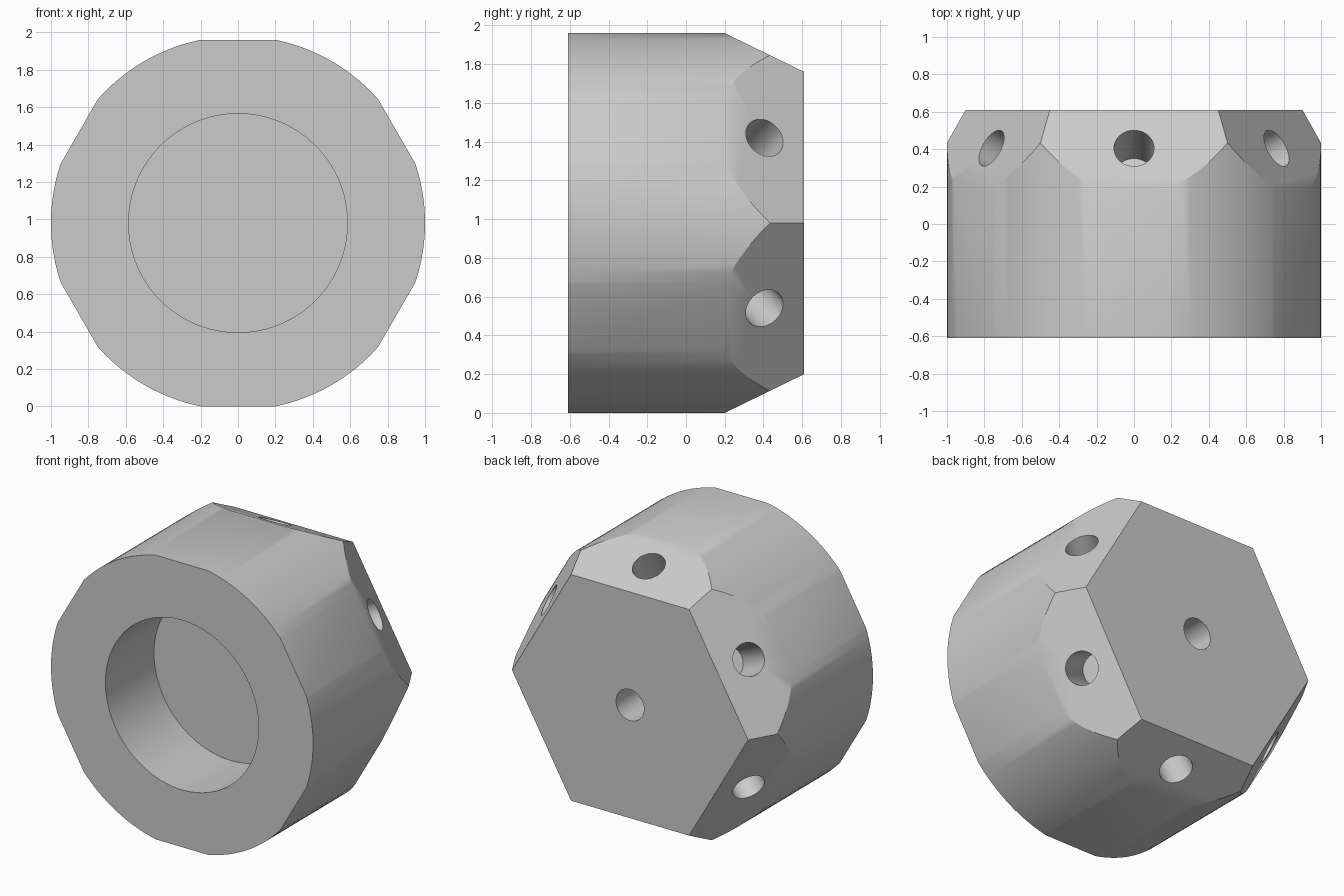
import bpy, bmesh, math
from mathutils import Vector, Matrix

cube = bpy.data.objects.get("Cube")
if cube:
    bpy.data.objects.remove(cube, do_unlink=True)

CENTRE = Vector((0, 0, 0.98))
BACK = 0.61
HOLE_R, HOLE_DEPTH = 0.107, 0.345

grey = bpy.data.materials.new("plain grey")
grey.use_nodes = True
grey.diffuse_color = (0.6, 0.6, 0.6, 1)
grey.node_tree.nodes["Principled BSDF"].inputs["Base Color"].default_value = (0.6, 0.6, 0.6, 1)


def add_cylinder(bm, radius, start, end, segments):
    """Closed cylinder running from start to end."""
    axis = end - start
    turn = axis.to_track_quat('Z', 'Y').to_matrix().to_4x4()
    bmesh.ops.create_cone(bm, cap_ends=True, segments=segments, radius1=radius,
                          radius2=radius, depth=axis.length,
                          matrix=Matrix.Translation((start + end) / 2) @ turn)


def slice_off(bm, point, normal):
    """Cut away everything beyond a plane and cap the cut."""
    geom = bm.verts[:] + bm.edges[:] + bm.faces[:]
    cut = bmesh.ops.bisect_plane(bm, geom=geom, dist=1e-5, plane_co=point,
                                 plane_no=normal, clear_outer=True)
    edges = [e for e in cut["geom_cut"] if isinstance(e, bmesh.types.BMEdge)]
    bmesh.ops.contextual_create(bm, geom=edges)


def make_object(name, bm):
    bmesh.ops.recalc_face_normals(bm, faces=bm.faces[:])
    mesh = bpy.data.meshes.new(name)
    bm.to_mesh(mesh)
    bm.free()
    mesh.materials.append(grey)
    obj = bpy.data.objects.new(name, mesh)
    bpy.context.collection.objects.link(obj)
    return obj


# Round body with six shallow flats and six sloping facets at the back
body_bm = bmesh.new()
add_cylinder(body_bm, 1, CENTRE - Vector((0, BACK, 0)), CENTRE + Vector((0, BACK, 0)), 144)
cutter_bm = bmesh.new()
for i in range(6):
    a = math.radians(30 + 60 * i)
    out = Vector((math.cos(a), 0, math.sin(a)))
    slope = (out * 0.41 + Vector((0, 0.2, 0))).normalized()
    slice_off(body_bm, CENTRE + out * 0.98, out)
    slice_off(body_bm, CENTRE + out * 0.78 + Vector((0, BACK, 0)), slope)
    # Blind hole square to the middle of each facet
    mouth = CENTRE + out * 0.88 + Vector((0, 0.405, 0))
    add_cylinder(cutter_bm, HOLE_R, mouth + slope * 0.1, mouth - slope * HOLE_DEPTH, 48)

# Blind hole in the back and wide socket in the front
back = CENTRE + Vector((0, BACK, 0))
add_cylinder(cutter_bm, HOLE_R, back + Vector((0, 0.1, 0)), back - Vector((0, HOLE_DEPTH, 0)), 48)
add_cylinder(cutter_bm, 0.585, CENTRE - Vector((0, 0.8, 0)), CENTRE - Vector((0, 0.08, 0)), 96)

body = make_object("body", body_bm)
cutter = make_object("hole_cutter", cutter_bm)
cutter.hide_render = True

# Cut the holes, then drop the cutter
bpy.ops.object.select_all(action='DESELECT')
bpy.context.view_layer.objects.active = body
body.select_set(True)
mod = body.modifiers.new("holes", 'BOOLEAN')
mod.operation = 'DIFFERENCE'
mod.solver = 'EXACT'
mod.object = cutter
bpy.ops.object.modifier_apply(modifier=mod.name)
bpy.data.objects.remove(cutter, do_unlink=True)
bpy.ops.object.shade_smooth_by_angle(angle=math.radians(30))
